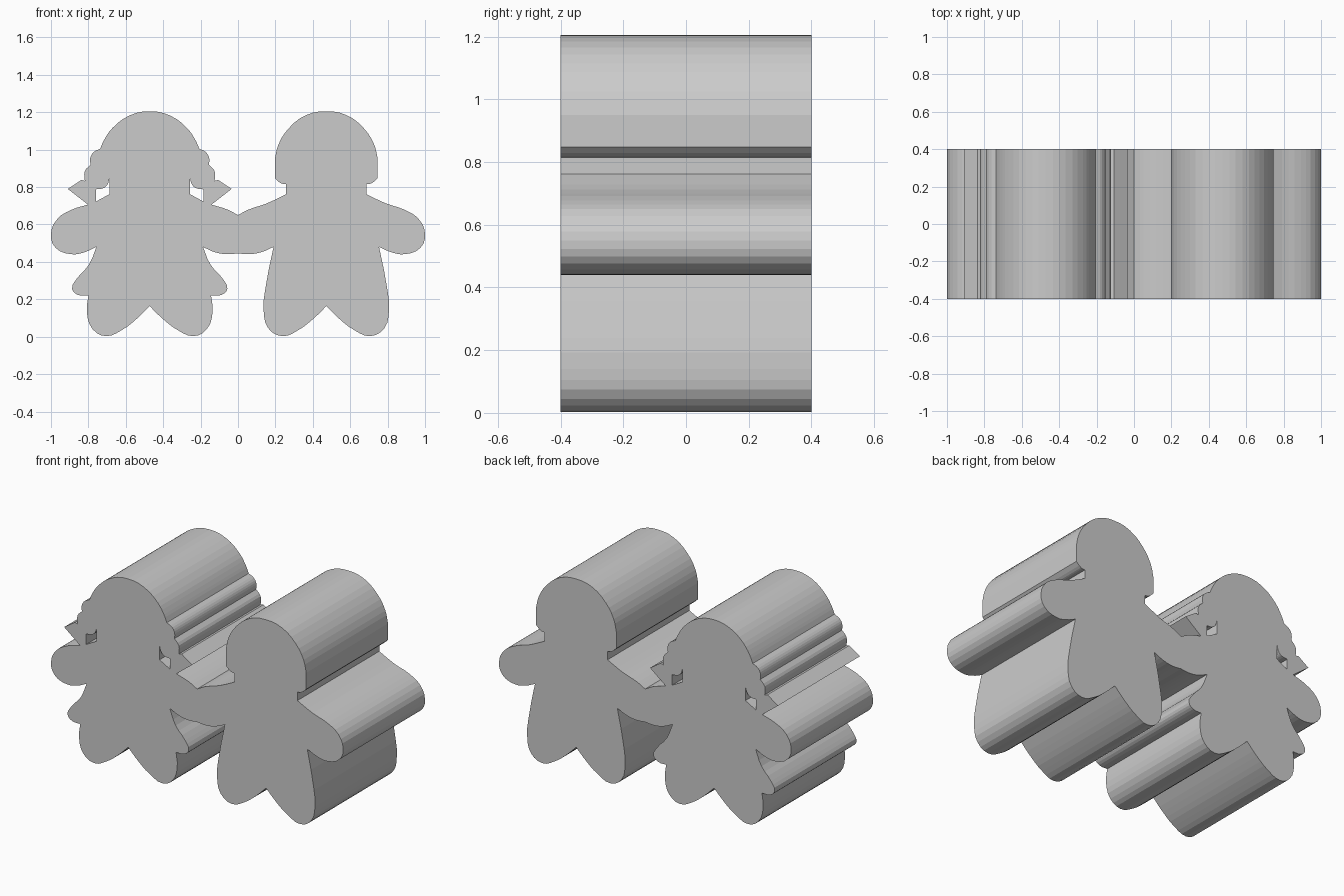
import bpy
import math

if "Cube" in bpy.data.objects:
    bpy.data.objects.remove(bpy.data.objects["Cube"])

C = True      # marks a sharp corner
MID = 0.472   # distance of each figure from the centre line

# Half outlines (offset from figure centre, height), running downwards
arm_top = [(0.32, 0.712), (0.42, 0.678)]
arm_tip = [(0.495, 0.628), (0.528, 0.55), (0.505, 0.477)]
arm_low = [(0.42, 0.441), (0.35, 0.451)]

boy_upper = [(0, 1.205), (0.107, 1.185), (0.2, 1.115), (0.257, 1.025), (0.275, 0.95, C),
             (0.275, 0.848, C), (0.242, 0.82), (0.215, 0.815, C), (0.215, 0.762, C)] + arm_top
boy_lower = arm_low + [(0.282, 0.48, C), (0.32, 0.29), (0.335, 0.14), (0.31, 0.045),
                       (0.235, 0.003), (0.15, 0.035), (0.07, 0.095), (0, 0.163, C)]

girl_upper = [(0, 1.205), (0.107, 1.183), (0.2, 1.115), (0.245, 1.05), (0.265, 1.005, C),
              (0.302, 0.985), (0.319, 0.95), (0.316, 0.92, C),                # braid, first bump
              (0.347, 0.885), (0.347, 0.833, C),                              # braid, second bump
              (0.366, 0.838, C), (0.438, 0.79, C), (0.33, 0.706, C)]          # bow
girl_upper += arm_top[1:]
girl_lower = arm_low + [(0.285, 0.48, C), (0.325, 0.385), (0.39, 0.31), (0.415, 0.255),
                        (0.385, 0.224), (0.328, 0.22, C), (0.336, 0.13), (0.305, 0.04),
                        (0.235, 0.003), (0.15, 0.035), (0.07, 0.095), (0, 0.163, C)]
# Gap between neck and braid
gap = [(0.215, 0.85, C), (0.215, 0.762, C), (0.287, 0.723, C), (0.287, 0.788, C),
       (0.245, 0.795), (0.225, 0.815)]


def place(pts, centre, side):
    return [(centre + side * p[0], p[1], len(p) > 2) for p in pts]


def add_loop(curve, pts):
    s = curve.splines.new('BEZIER')
    s.bezier_points.add(len(pts) - 1)
    s.use_cyclic_u = True
    s.resolution_u = 3
    for bp, (x, z, corner) in zip(s.bezier_points, pts):
        bp.co = (x, z, 0)
        bp.handle_left_type = bp.handle_right_type = 'VECTOR' if corner else 'AUTO'


curve = bpy.data.curves.new("paper_figures", 'CURVE')
curve.dimensions = '2D'
curve.fill_mode = 'BOTH'
curve.extrude = 0.4

# One continuous outline around both figures, joined at the hands
boy_outer = boy_upper[1:] + arm_tip + boy_lower[:-1]
girl_outer = girl_upper[1:] + arm_tip + girl_lower[:-1]
outline = [(0, 0.65, C)]
outline += place(boy_upper[::-1], MID, -1)
outline += place(boy_outer, MID, 1)
outline += place(boy_lower[::-1], MID, -1)
outline += [(0, 0.446, C)]
outline += place(girl_lower, -MID, 1)
outline += place(girl_outer[::-1], -MID, -1)
outline += place(girl_upper, -MID, 1)
add_loop(curve, outline)
for side in (-1, 1):
    add_loop(curve, place(gap, -MID, side))

# Stand the extruded shape upright and turn it into a mesh
figures = bpy.data.objects.new("paper_figures", curve)
bpy.context.collection.objects.link(figures)
figures.rotation_euler = (math.pi / 2, 0, 0)
bpy.context.view_layer.objects.active = figures
figures.select_set(True)
bpy.context.view_layer.update()
bpy.ops.object.convert(target='MESH')
bpy.ops.object.shade_flat()
